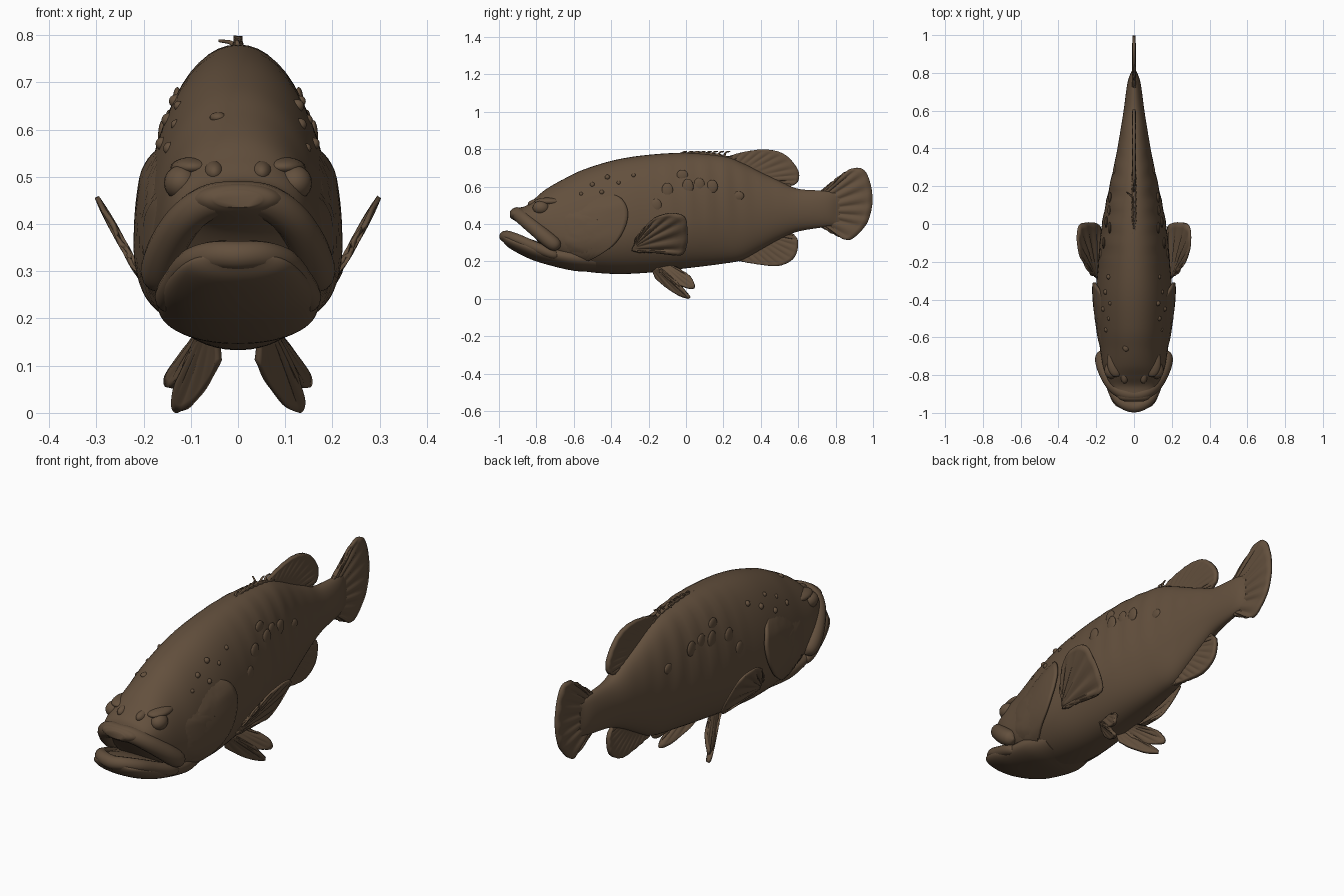
import bpy, bmesh, math, random
from mathutils import Vector

random.seed(4)
if "Cube" in bpy.data.objects:
    bpy.data.objects.remove(bpy.data.objects["Cube"])

brown = bpy.data.materials.new("brown skin")
brown.use_nodes = True
SKIN = (0.125, 0.08, 0.047, 1)
brown.diffuse_color = SKIN
brown.node_tree.nodes["Principled BSDF"].inputs["Base Color"].default_value = SKIN


def finish(obj, angle=50):
    obj.data.materials.clear()
    obj.data.materials.append(brown)
    bpy.ops.object.select_all(action="DESELECT")
    obj.select_set(True)
    bpy.context.view_layer.objects.active = obj
    bpy.ops.object.shade_smooth_by_angle(angle=math.radians(angle))
    return obj


def from_bmesh(name, bm):
    bmesh.ops.recalc_face_normals(bm, faces=bm.faces)
    mesh = bpy.data.meshes.new(name)
    bm.to_mesh(mesh)
    bm.free()
    obj = bpy.data.objects.new(name, mesh)
    bpy.context.collection.objects.link(obj)
    return obj


def spline(points, steps):
    """Smooth run of steps + 1 samples through points of any dimension."""
    p = [Vector(q) for q in points]
    p = [p[0] * 2 - p[1]] + p + [p[-1] * 2 - p[-2]]
    out = []
    for i in range(steps + 1):
        u = i / steps * (len(p) - 3)
        k = min(int(u), len(p) - 4)
        a, b, c, d = p[k:k + 4]
        u -= k
        out.append(b + (c - a) * u / 2 + (a * 2 - b * 5 + c * 4 - d) * u * u / 2
                   + (b * 3 - a - c * 3 + d) * u ** 3 / 2)
    return out


def grid(bm, rows, closed=False):
    rows = [[bm.verts.new(co) for co in row] for row in rows]
    for r, s in zip(rows, rows[1:]):
        n = len(r)
        for j in range(n if closed else n - 1):
            k = (j + 1) % n
            bm.faces.new((r[j], r[k], s[k], s[j]))
    return rows


def ring_point(sec, t, off=0.0):
    """Point on an egg-shaped section of (y, top, bottom, half width, widest height)."""
    y, top, bot, w, ratio = sec
    zc = bot + (top - bot) * ratio
    c, s = math.cos(t), math.sin(t)
    folds = max(0, 1 - abs(y - .12) / .4) * .03 * math.sin(y * 62 + 2 * c) * max(0, c + .4)
    x = (w * (1 + folds) + off) * math.copysign(abs(s) ** 0.95, s)
    return Vector((x, y, zc + c * ((top - zc if c > 0 else zc - bot) + off)))


def loft(name, sections, sides=56):
    bm = bmesh.new()
    rows = grid(bm, [[ring_point(s, math.tau * j / sides) for j in range(sides)]
                     for s in sections], True)
    bm.faces.new(rows[0])
    bm.faces.new(rows[-1])
    return finish(from_bmesh(name, bm))


# Body: y, top, bottom, half width, relative height of the widest point
body = spline([
    (-.94, .47, .435, .05, .5), (-.92, .485, .42, .085, .5), (-.86, .495, .385, .12, .45),
    (-.81, .535, .33, .145, .4), (-.75, .585, .25, .165, .36), (-.66, .637, .18, .18, .34),
    (-.55, .69, .148, .193, .35), (-.38, .742, .133, .202, .37), (-.2, .77, .14, .19, .4),
    (0, .78, .163, .17, .42), (.2, .762, .188, .13, .46), (.3, .727, .208, .108, .48),
    (.4, .677, .262, .088, .5), (.5, .63, .318, .071, .5), (.6, .588, .36, .055, .5),
    (.75, .577, .385, .034, .5), (.82, .56, .4, .008, .5)], 120)
loft("body", body)


def body_at(y, z, side, off=0.0):
    sec = min(body, key=lambda s: abs(s[0] - y))
    zc = sec[2] + (sec[1] - sec[2]) * sec[4]
    reach = sec[1] - zc if z > zc else zc - sec[2]
    t = math.acos(max(-1, min(1, (z - zc) / reach)))
    p = ring_point(sec, t, off)
    return Vector((p.x * side, y, z))


# Lower jaw
loft("lower_jaw", spline([
    (-.985, .345, .315, .05, .6), (-.95, .34, .275, .108, .6), (-.85, .325, .22, .148, .55),
    (-.75, .295, .185, .162, .55), (-.6, .29, .15, .168, .5), (-.48, .27, .145, .14, .5)], 30))


def tube(name, points, thick, taper):
    curve = bpy.data.curves.new(name, "CURVE")
    curve.dimensions = "3D"
    curve.bevel_depth = thick
    curve.bevel_resolution = 5
    curve.use_fill_caps = True
    line = curve.splines.new("POLY")
    line.points.add(len(points) - 1)
    for i, p in enumerate(points):
        line.points[i].co = (*p, 1)
        line.points[i].radius = taper(i / (len(points) - 1))
    obj = bpy.data.objects.new(name, curve)
    bpy.context.collection.objects.link(obj)
    bpy.ops.object.select_all(action="DESELECT")
    obj.select_set(True)
    bpy.context.view_layer.objects.active = obj
    bpy.ops.object.convert(target="MESH")
    return finish(bpy.context.object)


# Lips: half paths mirrored into one arch, with rounded ends and fuller sides
def lip(name, half, thick, fuller):
    path = [(-x, y, z) for x, y, z in reversed(half[1:])] + half
    tube(name, spline(path, 64), thick,
         lambda u: (1 + fuller * abs(2 * u - 1)) * math.sqrt(max(.01, 1 - abs(2 * u - 1) ** 12)))


lip("upper_lip", [(0, -.903, .455), (.06, -.89, .447), (.11, -.85, .412),
                  (.147, -.785, .357), (.165, -.725, .307), (.168, -.675, .272)], .035, .25)
lip("lower_lip", [(0, -.967, .333), (.055, -.95, .333), (.1, -.9, .317),
                  (.128, -.82, .283), (.148, -.74, .25), (.15, -.68, .225)], .031, -.1)


def ball(name, at, size):
    bm = bmesh.new()
    bmesh.ops.create_uvsphere(bm, u_segments=20, v_segments=12, radius=1)
    for v in bm.verts:
        v.co = Vector(at) + Vector(a * b for a, b in zip(v.co, size))
    finish(from_bmesh(name, bm))


def fin(name, base, edge, thick=.012, ripple=.002, rays=12):
    """Sheet from base to edge, rippled along its rays and calm at the rim."""
    n = rays * 6
    a, b = spline(base, n), spline(edge, n)
    rows = []
    for r in range(11):
        f = r / 10
        wave = ripple * math.sin(math.pi * f ** 1.5)
        rows.append([p.lerp(q, f) + Vector((wave * math.sin(math.tau * rays * i / n), 0, 0))
                     for i, (p, q) in enumerate(zip(a, b))])
    bm = bmesh.new()
    grid(bm, rows)
    obj = from_bmesh(name, bm)
    solid = obj.modifiers.new("thickness", "SOLIDIFY")
    solid.thickness = thick
    solid.offset = 0
    return finish(obj)


def flat(points):
    return [(0, y, z) for y, z in points]


# Median fins
fin("tail_fin", flat([(.68, .54), (.69, .48), (.68, .42)]),
    flat([(.73, .577), (.81, .645), (.885, .695), (.95, .69), (.985, .62), (.997, .53),
          (.985, .45), (.955, .385), (.88, .317), (.81, .337), (.73, .385)]), .014, .005, 11)
fin("rear_dorsal_fin", flat([(.2, .73), (.35, .68), (.5, .6)]),
    flat([(.21, .755), (.31, .785), (.43, .798), (.53, .77), (.598, .69), (.597, .625),
          (.54, .595)]), .018, .002)
fin("anal_fin", flat([(.26, .23), (.4, .3), (.52, .36)]),
    flat([(.27, .205), (.39, .184), (.5, .177), (.58, .222), (.598, .31), (.555, .365)]),
    .018, .002)

# Low front dorsal ridge with bent spines
fin("front_dorsal_ridge", flat([(-.08, .76), (.1, .75), (.26, .72)]),
    flat([(-.08, .772), (.05, .785), (.16, .776), (.27, .75)]), .02, .003, 9)
for i in range(8):
    y = -.03 + i * .033
    lean = -.04 if i == 5 else random.uniform(-.008, .008)
    tube("dorsal_spine", spline([(0, y, .755), (lean * .3, y + .012, .782),
                                 (lean, y + .035, .788)], 8), .007, lambda u: 1 - .6 * u)


# Gill covers: flared patches whose rear edge lifts off the body, blending in at both ends
def cover(name, side, front, rear, lift):
    rows = []
    for i, (a, b) in enumerate(zip(spline(front, 28), spline(rear, 28))):
        rise = (lift + .014) * min(1, 1.5 * math.sin(math.pi * i / 28))
        rows.append([body_at(*a.lerp(b, k / 14), side, -.014 + rise * math.sqrt(k / 14))
                     for k in range(15)])
    bm = bmesh.new()
    grid(bm, rows)
    obj = from_bmesh(name, bm)
    solid = obj.modifiers.new("thickness", "SOLIDIFY")
    solid.thickness = .012
    solid.offset = 0
    finish(obj)


# Paired parts
for label, side in (("left", 1), ("right", -1)):
    def put(points):
        return [(x * side, y, z) for x, y, z in points]

    def splay(points):
        return [(side * (.185 + .55 * (z - .25)), y, z) for y, z in points]

    ball(label + "_eye", (side * .12, -.775, .487), (.037, .045, .037))
    ball(label + "_brow", (side * .095, -.73, .52), (.048, .08, .022))
    ball(label + "_nostril", (side * .05, -.79, .508), (.024, .055, .026))
    cover(label + "_gill_cover", side, [(-.5, .56), (-.62, .4), (-.62, .25), (-.6, .2)],
          [(-.4, .56), (-.34, .53), (-.31, .46), (-.33, .37), (-.39, .285), (-.5, .215),
           (-.58, .19)], .015)
    cover(label + "_cheek", side, [(-.66, .48), (-.68, .38), (-.66, .27)],
          [(-.55, .5), (-.47, .42), (-.46, .33), (-.52, .25), (-.62, .22)], .006)

    fin(label + "_pectoral_fin", splay([(-.29, .26), (-.285, .275), (-.27, .3)]),
        splay([(-.25, .25), (-.13, .247), (-.03, .235), (.003, .28), (.008, .37), (-.01, .44),
               (-.085, .457), (-.17, .43), (-.24, .36), (-.27, .32)]), .01, .006, 9)
    fin(label + "_pelvic_fin", put([(.045, -.18, .16), (.065, -.165, .17), (.08, -.15, .17)]),
        put([(.04, -.16, .11), (.065, -.1, .06), (.1, -.03, .016), (.125, .015, .003),
             (.138, .012, .018), (.125, -.03, .07), (.1, -.09, .12)]), .014, .002, 5)
    fin(label + "_pelvic_fin_rear", put([(.07, -.15, .17), (.07, -.11, .18), (.07, -.08, .18)]),
        put([(.08, -.11, .12), (.12, -.04, .075), (.145, .03, .053), (.15, .045, .075),
             (.12, .02, .12), (.09, -.04, .16)]), .014, .002, 5)

    # Warts on the upper head, then loose scale plates on the flank
    for y, z in ((-.42, .65), (-.5, .61), (-.36, .62), (-.45, .57), (-.28, .66), (-.56, .56)):
        r = random.uniform(.01, .015)
        ball(label + "_wart", body_at(y, z, side, -.005), (r, r, r))
    for y, z, h in ((-.02, .66, .03), (.01, .6, .042), (.07, .61, .036), (.14, .6, .036),
                    (-.1, .58, .04), (.28, .55, .025), (-.16, .5, .035)):
        ball(label + "_scale_plate", body_at(y, z, side, -.004), (.01, .03, h))

# Single wart on the brow
ball("forehead_wart", (-.042, -.655, .625), (.018, .02, .012))
